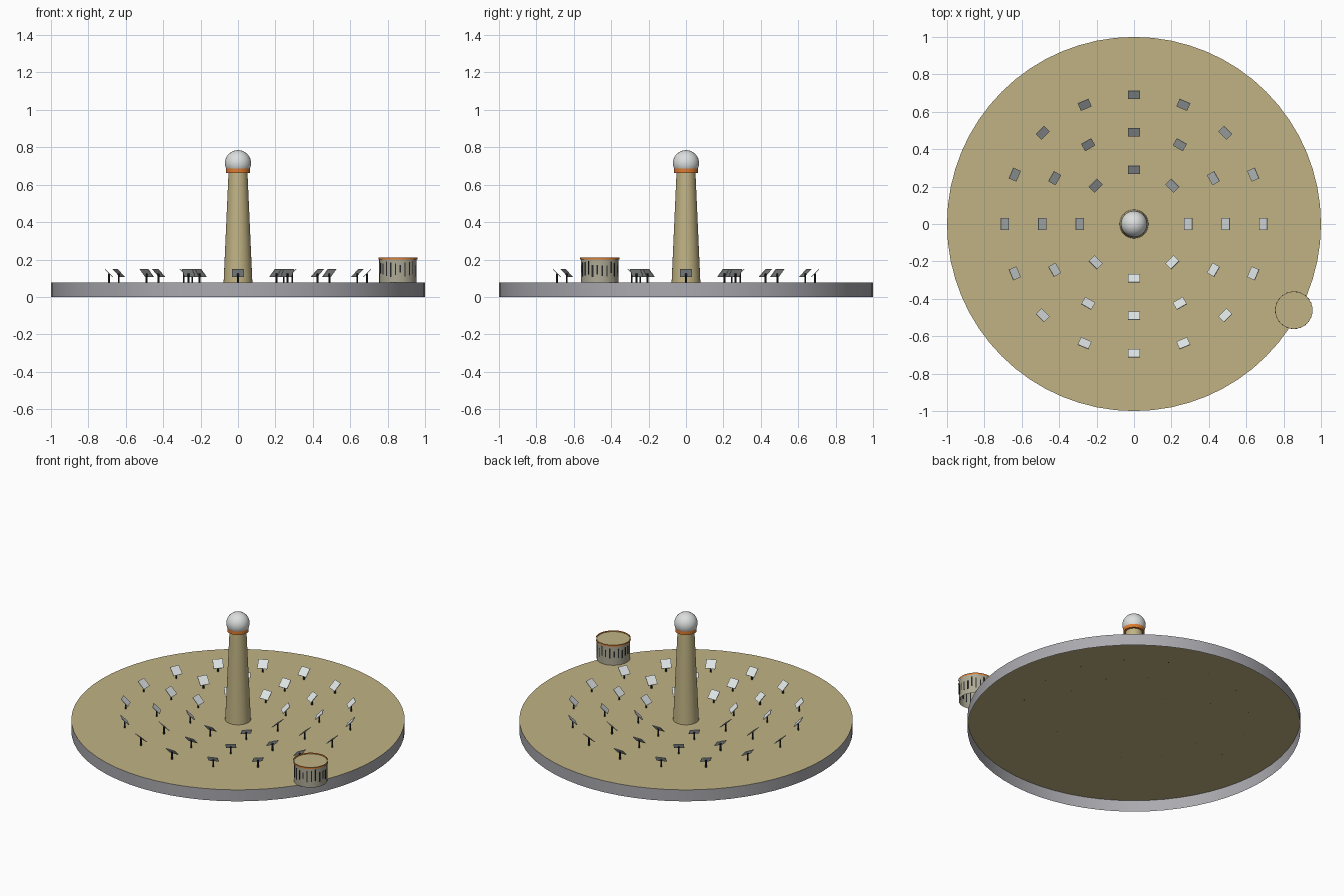
import bpy, bmesh, math, random
from mathutils import Matrix, Vector

if "Cube" in bpy.data.objects:
    bpy.data.objects.remove(bpy.data.objects["Cube"])

random.seed(4)


def material(name, rgb):
    m = bpy.data.materials.new(name)
    m.diffuse_color = (*rgb, 1)
    m.use_nodes = True
    m.node_tree.nodes["Principled BSDF"].inputs["Base Color"].default_value = m.diffuse_color
    return m


SAND = material("sand", (0.53, 0.45, 0.23))
GREY = material("platform grey", (0.40, 0.40, 0.43))
MIRROR = material("mirror silver", (0.74, 0.78, 0.79))
WHITE = material("receiver white", (0.72, 0.73, 0.73))
ORANGE = material("orange trim", (0.72, 0.20, 0.03))
STONE = material("building stone", (0.42, 0.40, 0.30))
DARK = material("dark metal", (0.02, 0.022, 0.025))


def finish(name, bm, mat, smooth=True):
    me = bpy.data.meshes.new(name)
    bm.to_mesh(me)
    bm.free()
    me.materials.append(mat)
    for p in me.polygons:
        p.use_smooth = smooth
    ob = bpy.data.objects.new(name, me)
    bpy.context.collection.objects.link(ob)
    return ob


def lathe(name, profile, sides, mat, loc=(0, 0)):
    """Open surface of revolution from (radius, z) points."""
    bm = bmesh.new()
    rings = []
    for r, z in profile:
        rings.append([bm.verts.new((loc[0] + r * math.cos(2 * math.pi * i / sides),
                                    loc[1] + r * math.sin(2 * math.pi * i / sides), z))
                      for i in range(sides)])
    for a, b in zip(rings, rings[1:]):
        for i in range(sides):
            j = (i + 1) % sides
            bm.faces.new((a[i], a[j], b[j], b[i]))
    return finish(name, bm, mat)


def disc(name, r, z, sides, mat, loc=(0, 0)):
    bm = bmesh.new()
    bmesh.ops.create_circle(bm, cap_ends=True, segments=sides, radius=r,
                            matrix=Matrix.Translation((loc[0], loc[1], z)))
    for f in bm.faces:
        f.normal_update()
        if f.normal.z < 0:
            f.normal_flip()
    return finish(name, bm, mat, False)


def add_box(bm, size, matrix):
    bmesh.ops.create_cube(bm, size=1, matrix=matrix @ Matrix.Diagonal((*size, 1)))


# Platform: open underneath, sand top and grey wall
TOP = 0.076
disc("platform_top", 1.0, TOP, 64, SAND)
lathe("platform_wall", [(1.0, 0), (1.0, TOP)], 64, GREY)

# Central tower with orange collar and round receiver
lathe("tower", [(0.077, TOP), (0.05, 0.68)], 32, SAND)
lathe("tower_collar", [(0.05, 0.664), (0.064, 0.664), (0.064, 0.69), (0.05, 0.69)],
      32, ORANGE).data.polygons.foreach_set("use_smooth", [False] * 96)
bm = bmesh.new()
bmesh.ops.create_uvsphere(bm, u_segments=32, v_segments=16, radius=0.07,
                          matrix=Matrix.Translation((0, 0, 0.715)))
finish("receiver_dome", bm, WHITE)

# Three rings of tilted mirrors on posts, all facing the tower
mirrors, posts = bmesh.new(), bmesh.new()
for radius, count in ((0.29, 8), (0.49, 12), (0.69, 16)):
    for i in range(count):
        turn = Matrix.Rotation(2 * math.pi * i / count, 4, 'Z')
        spot = turn @ Matrix.Translation((radius, 0, 0.128))
        add_box(mirrors, (0.06, 0.062, 0.004), spot @ Matrix.Rotation(-math.pi / 4, 4, 'Y'))
        bmesh.ops.create_cone(posts, cap_ends=True, segments=8, radius1=0.005, radius2=0.005,
                              depth=0.05, matrix=spot @ Matrix.Translation((0, 0, -0.027)))
finish("mirrors", mirrors, MIRROR, False)
finish("mirror_posts", posts, DARK, False)

# Round control building on the platform edge
HUT = (0.855, -0.461)
lathe("building_wall", [(0.1, TOP), (0.1, 0.206)], 32, STONE, HUT)
disc("building_roof", 0.1, 0.206, 32, SAND, HUT)
lathe("building_rim", [(0.105, 0.201), (0.105, 0.212)], 32, ORANGE, HUT)

# Narrow window slots around the building
slots = bmesh.new()
for i in range(24):
    low, high = random.uniform(0.105, 0.13), random.uniform(0.165, 0.195)
    m = (Matrix.Translation((HUT[0], HUT[1], (low + high) / 2))
         @ Matrix.Rotation(2 * math.pi * (i + 0.5) / 24, 4, 'Z')
         @ Matrix.Translation((0.0995, 0, 0)))
    add_box(slots, (0.003, random.uniform(0.005, 0.011), high - low), m)
finish("building_windows", slots, DARK, False)
